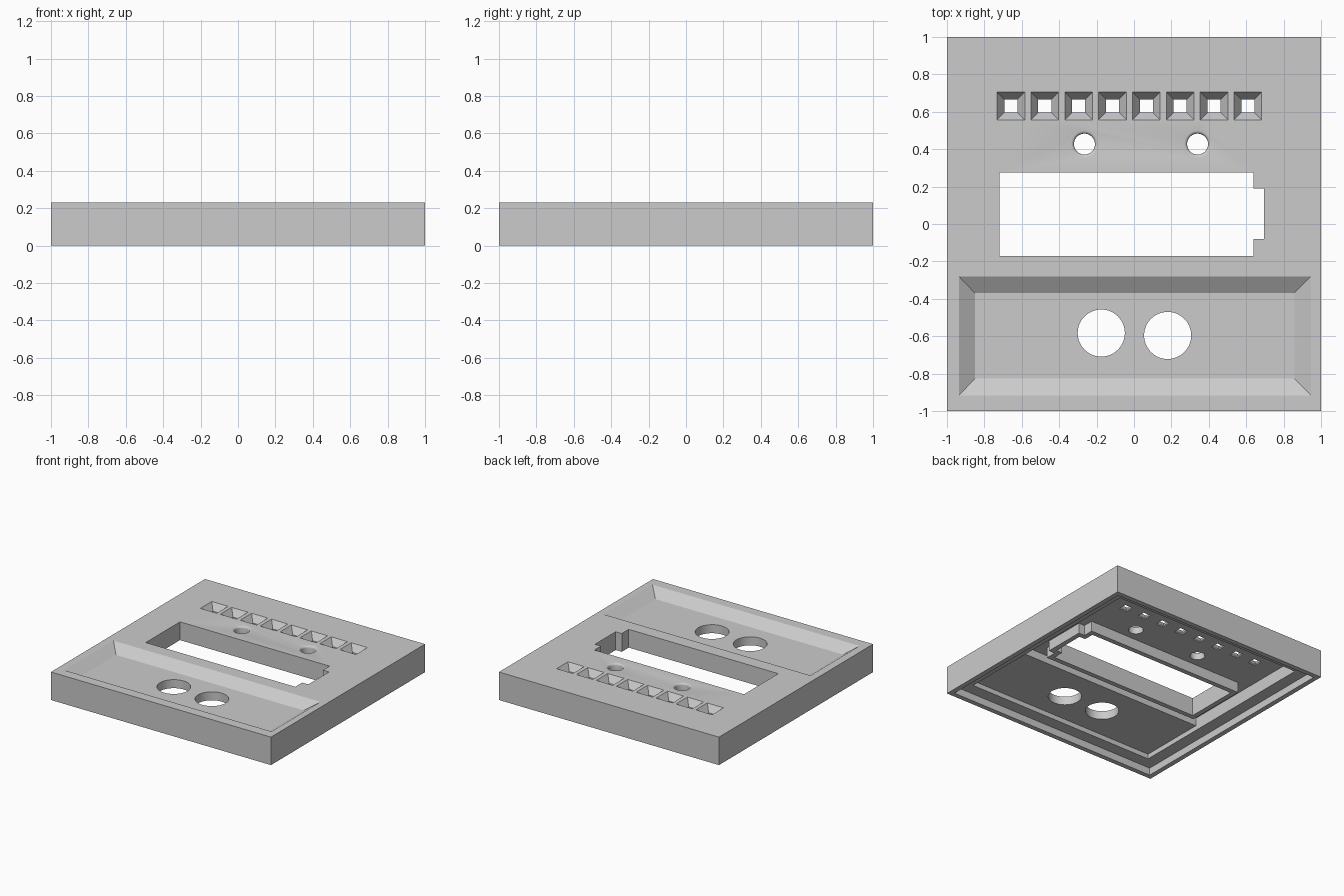
import bpy
import bmesh
from math import sin, cos, pi, radians

HEIGHT, CEILING, TRAY_UNDER, LEDGE = 0.23, 0.165, 0.10, 0.06
ABOVE = HEIGHT + 0.05

old = bpy.data.objects.get("Cube")
if old:
    bpy.data.objects.remove(old, do_unlink=True)

grey = bpy.data.materials.new("plain grey")
grey.use_nodes = True
colour = (0.6, 0.6, 0.6, 1)
grey.diffuse_color = colour
grey.node_tree.nodes["Principled BSDF"].inputs["Base Color"].default_value = colour


def loft(name, outlines):
    """Solid through (outline, z) sections, bottom to top."""
    bm = bmesh.new()
    rings = [[bm.verts.new((x, y, z)) for x, y in pts] for pts, z in outlines]
    for low, high in zip(rings, rings[1:]):
        n = len(low)
        for i in range(n):
            j = (i + 1) % n
            bm.faces.new((low[i], low[j], high[j], high[i]))
    bm.faces.new(rings[0][::-1])
    bm.faces.new(rings[-1])
    bmesh.ops.recalc_face_normals(bm, faces=bm.faces)
    mesh = bpy.data.meshes.new(name)
    bm.to_mesh(mesh)
    bm.free()
    mesh.materials.append(grey)
    obj = bpy.data.objects.new(name, mesh)
    bpy.context.collection.objects.link(obj)
    return obj


def rect(x0, x1, y0, y1):
    return [(x0, y0), (x1, y0), (x1, y1), (x0, y1)]


def square(cx, cy, half):
    return rect(cx - half, cx + half, cy - half, cy + half)


def circle(cx, cy, r, n=48):
    return [(cx + r * cos(2 * pi * i / n), cy + r * sin(2 * pi * i / n)) for i in range(n)]


def window(grow):
    """Display window outline with its side notch, grown outward."""
    x0, x1, x2 = -0.72 - grow, 0.64 + grow, 0.695 + grow
    y0, y1, y2, y3 = -0.17 - grow, -0.08 - grow, 0.19 + grow, 0.275 + grow
    return [(x0, y0), (x1, y0), (x1, y1), (x2, y1), (x2, y2), (x1, y2), (x1, y3), (x0, y3)]


def combine(body, tool, operation="DIFFERENCE"):
    mod = body.modifiers.new(tool.name, "BOOLEAN")
    mod.operation = operation
    mod.solver = "EXACT"
    mod.object = tool
    bpy.context.view_layer.update()
    graph = bpy.context.evaluated_depsgraph_get()
    result = bpy.data.meshes.new_from_object(body.evaluated_get(graph))
    body.modifiers.clear()
    body.data = result
    bpy.data.objects.remove(tool, do_unlink=True)


# Outer slab
panel = loft("faceplate", [(square(0, 0, 1), 0), (square(0, 0, 1), HEIGHT)])

# Stepped hollow underneath: rim rebate, deep cavity, shallower space below the tray
for name, outline, z0, z1 in (
    ("rim_rebate", square(0, 0, 0.96), -0.05, LEDGE),
    ("deep_cavity", rect(-0.86, 0.86, -0.30, 0.86), 0.02, CEILING),
    ("tray_cavity", rect(-0.86, 0.86, -0.86, -0.25), 0.03, TRAY_UNDER),
):
    combine(panel, loft(name, [(outline, z0), (outline, z1)]))

# Collar around the display window, then the window itself
combine(panel, loft("collar", [(window(0.04), 0.08), (window(0.04), 0.2)]), "UNION")
combine(panel, loft("window", [(window(0), -0.1), (window(0), ABOVE)]))

# Sloped tray at the front
tray_top = rect(-0.936, 0.947, -0.917, -0.28)
tray_floor = rect(-0.85, 0.857, -0.826, -0.37)
combine(panel, loft("tray", [(tray_floor, 0.17), (tray_top, HEIGHT), (tray_top, ABOVE)]))

# Two round holes through the tray floor
for cx, cy in ((-0.175, -0.583), (0.18, -0.596)):
    ring = circle(cx, cy, 0.126)
    combine(panel, loft("round_hole", [(ring, 0.02), (ring, ABOVE)]))

# Row of tapered square light pockets
for i in range(8):
    cx, cy = -0.658 + 0.181 * i, 0.631
    small, large = square(cx, cy, 0.035), square(cx, cy, 0.074)
    combine(panel, loft("light_pocket", [(small, 0.1), (small, CEILING + 0.01),
                                         (large, HEIGHT), (large, ABOVE)]))

# Two button holes with rounded lips
r, lip = 0.056, 0.016
for cx in (-0.265, 0.34):
    sections = [(circle(cx, 0.427, r), 0.1)]
    for k in range(5):
        a = k * pi / 8
        sections.append((circle(cx, 0.427, r + lip * (1 - cos(a))), HEIGHT - lip + lip * sin(a)))
    sections.append((circle(cx, 0.427, r + lip), ABOVE))
    combine(panel, loft("button_hole", sections))

# Smooth the round walls, keep the edges crisp
bpy.ops.object.select_all(action="DESELECT")
panel.select_set(True)
bpy.context.view_layer.objects.active = panel
bpy.ops.object.shade_smooth_by_angle(angle=radians(25))
